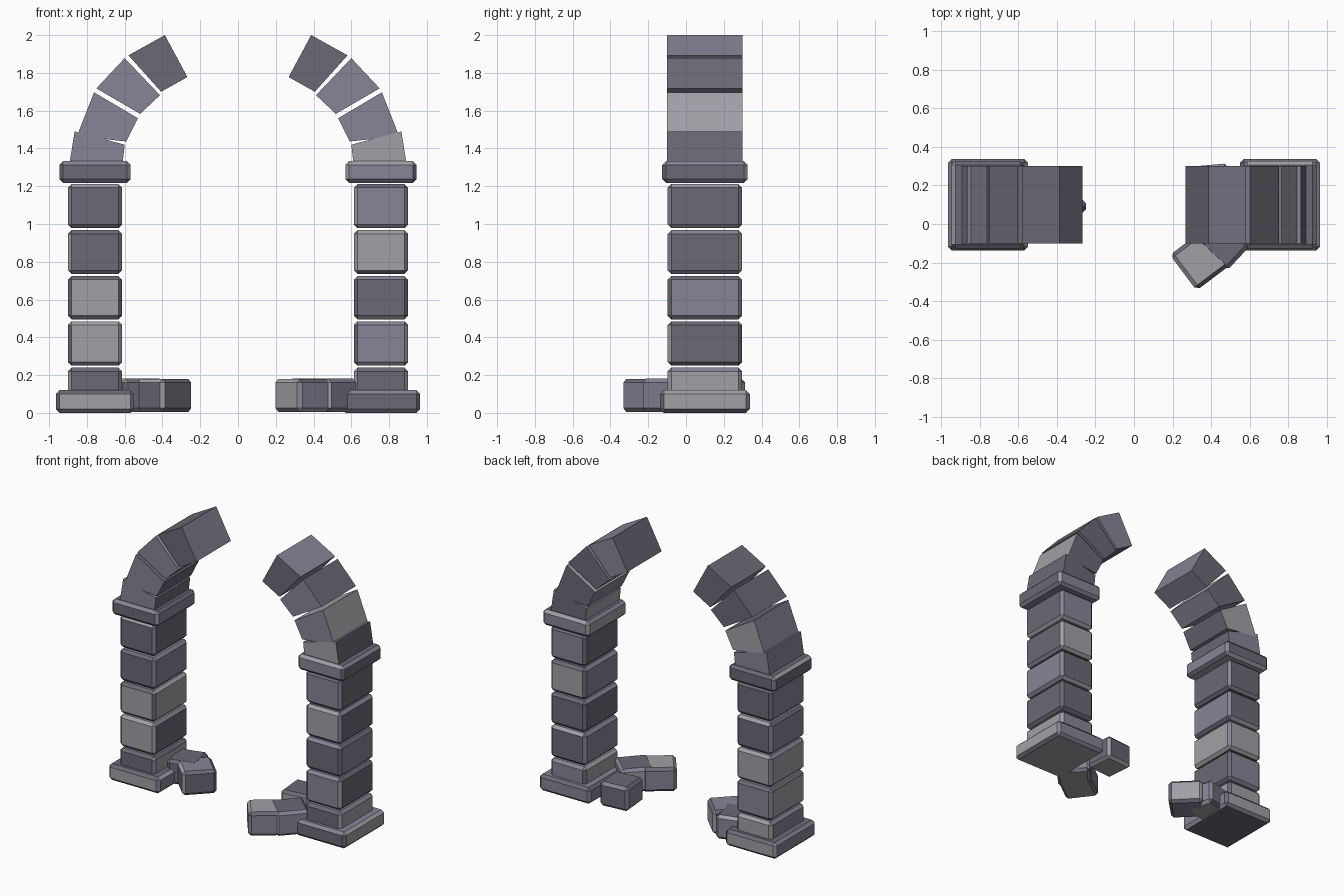
import bpy, bmesh, math, random
from mathutils import Matrix, Vector

if "Cube" in bpy.data.objects:
    bpy.data.objects.remove(bpy.data.objects["Cube"])

random.seed(4)

# Three stone shades, varied face by face
SHADES = []
for name, col in (("stone_dark", (0.15, 0.14, 0.18, 1)),
                  ("stone_violet", (0.25, 0.23, 0.31, 1)),
                  ("stone_light", (0.36, 0.35, 0.38, 1))):
    m = bpy.data.materials.new(name)
    m.diffuse_color = col
    m.use_nodes = True
    m.node_tree.nodes["Principled BSDF"].inputs["Base Color"].default_value = m.diffuse_color
    SHADES.append(m)
DARK, VIOLET, LIGHT = 0, 1, 2
Y_MID = 0.10


def finish(name, bm, front=None):
    """Shade the faces at random (front face fixed if given) and make the object."""
    bmesh.ops.recalc_face_normals(bm, faces=bm.faces[:])
    for f in bm.faces:
        f.material_index = random.randrange(3)
        if front is not None and f.normal.y < -0.9:
            f.material_index = front
    me = bpy.data.meshes.new(name)
    bm.to_mesh(me)
    bm.free()
    for m in SHADES:
        me.materials.append(m)
    ob = bpy.data.objects.new(name, me)
    bpy.context.collection.objects.link(ob)
    return ob


def block(name, centre, size, turn=0, front=None, bevel=0.02):
    """Chamfered stone block, turned about z in degrees."""
    bm = bmesh.new()
    bmesh.ops.create_cube(bm, size=1)
    bmesh.ops.scale(bm, vec=size, verts=bm.verts[:])
    bmesh.ops.bevel(bm, geom=bm.edges[:], offset=bevel, segments=1,
                    affect='EDGES', profile=0.5)
    bm.transform(Matrix.Translation(centre) @ Matrix.Rotation(math.radians(turn), 4, 'Z'))
    return finish(name, bm, front)


def wedge(name, outline, side, front):
    """Sharp-edged arch stone: x-z outline extruded through the depth."""
    bm = bmesh.new()
    face = bm.faces.new([bm.verts.new((side * x, Y_MID - 0.2, z)) for x, z in outline])
    ext = bmesh.ops.extrude_face_region(bm, geom=[face])
    moved = [g for g in ext["geom"] if isinstance(g, bmesh.types.BMVert)]
    bmesh.ops.translate(bm, vec=(0, 0.4, 0), verts=moved)
    finish(name, bm, front)


SHAFT = [(0.02, 0.24), (0.25, 0.485), (0.495, 0.725), (0.735, 0.967), (0.978, 1.212)]
ARCH = [
    [(0.905, 1.24), (0.865, 1.49), (0.60, 1.42), (0.62, 1.24)],
    [(0.853, 1.465), (0.762, 1.697), (0.53, 1.56), (0.592, 1.437)],
    [(0.75, 1.718), (0.60, 1.878), (0.413, 1.682), (0.518, 1.583)],
    [(0.58, 1.893), (0.387, 2.0), (0.268, 1.778), (0.407, 1.70)],
]
LOOK = {
    -1: ("left", LIGHT, DARK, (DARK, LIGHT, LIGHT, DARK, DARK), (VIOLET, VIOLET, VIOLET, DARK)),
    1: ("right", DARK, VIOLET, (DARK, VIOLET, DARK, LIGHT, VIOLET), (LIGHT, VIOLET, VIOLET, DARK)),
}

# Two pillars, each with plinth, shaft, capital and broken arch
for side, (label, base_c, cap_c, shaft_c, arch_c) in LOOK.items():
    x = side * 0.757
    block(f"{label}_plinth", (x, Y_MID, 0.06), (0.415, 0.475, 0.12), front=base_c)
    for i, (lo, hi) in enumerate(SHAFT):
        block(f"{label}_shaft_stone_{i + 1}", (x, Y_MID, (lo + hi) / 2),
              (0.288, 0.395, hi - lo), front=shaft_c[i])
    block(f"{label}_capital", (x, Y_MID, 1.275), (0.378, 0.452, 0.115), front=cap_c)
    for i, outline in enumerate(ARCH):
        wedge(f"{label}_arch_stone_{i + 1}", outline, side, arch_c[i])

# Fallen rubble beside the plinths: x, y, size, turn
RUBBLE = [
    (0.347, -0.183, 0.23, 37),
    (0.475, -0.080, 0.23, 47),
    (0.388, 0.195, 0.22, 5),
    (-0.400, 0.092, 0.235, 45),
    (-0.525, 0.165, 0.22, 15),
]
for i, (x, y, s, turn) in enumerate(RUBBLE):
    h = 0.175 + 0.001 * (i % 3)
    block(f"rubble_stone_{i + 1}", (x, y, 0.005 + h / 2), (s, s, h), turn)
